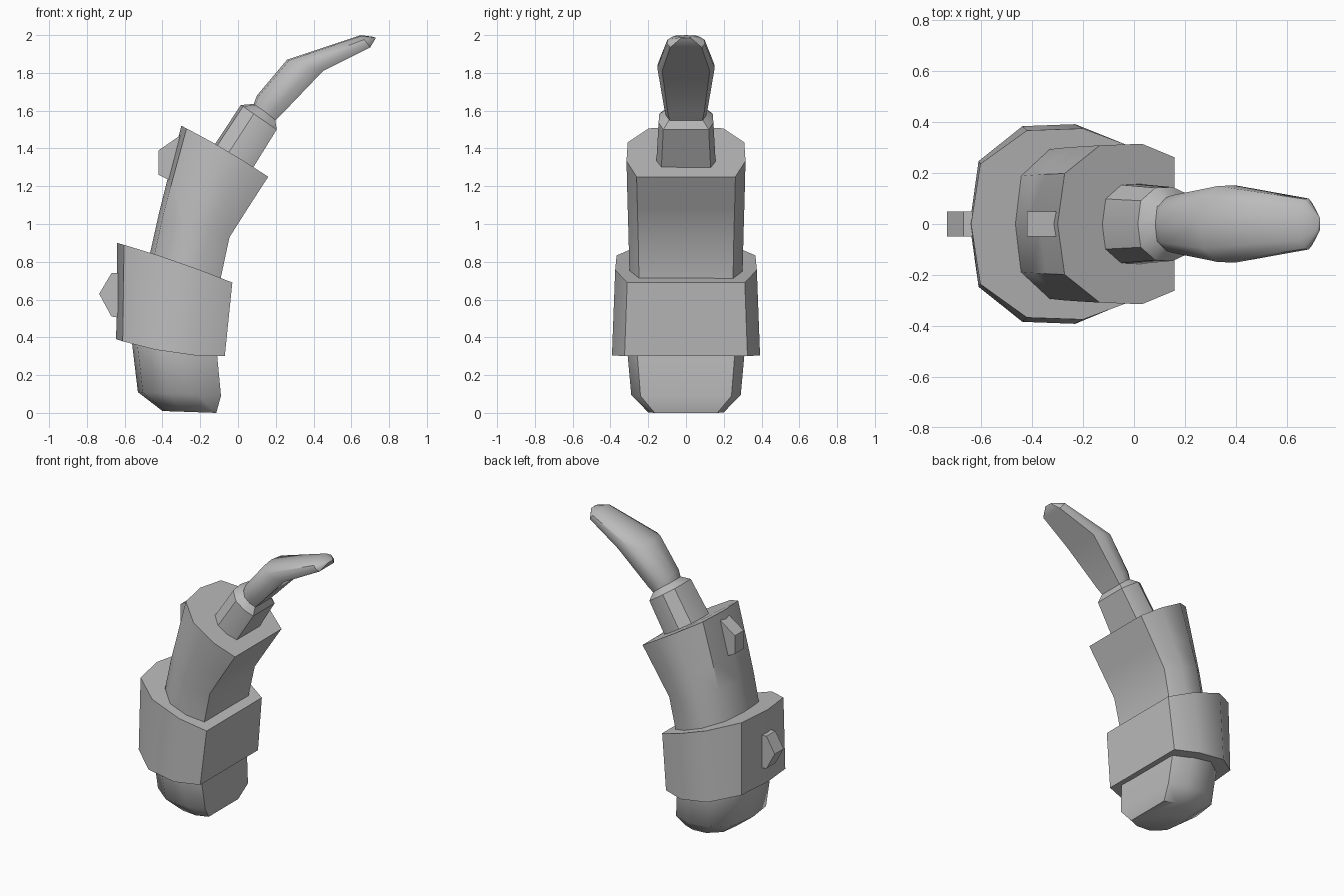
import bpy
import bmesh
import math
from mathutils import Vector

cube = bpy.data.objects.get("Cube")
if cube:
    bpy.data.objects.remove(cube)

grey = bpy.data.materials.new("plain grey")
grey.use_nodes = True
colour = (0.5, 0.5, 0.5, 1)
grey.diffuse_color = colour
grey.node_tree.nodes["Principled BSDF"].inputs["Base Color"].default_value = colour

# D-shaped outline: (depth from back to flat front, share of half width)
HALF = [(0.06, 0.63), (0.36, 0.98), (0.72, 1.0), (1.0, 0.83)]
OUTLINE = [(0, 0)] + HALF + [(t, -w) for t, w in reversed(HALF)]


def finish(name, bm, angle):
    bmesh.ops.recalc_face_normals(bm, faces=bm.faces)
    mesh = bpy.data.meshes.new(name)
    bm.to_mesh(mesh)
    bm.free()
    mesh.materials.append(grey)
    obj = bpy.data.objects.new(name, mesh)
    bpy.context.collection.objects.link(obj)
    bpy.ops.object.select_all(action='DESELECT')
    obj.select_set(True)
    bpy.context.view_layer.objects.active = obj
    bpy.ops.object.shade_smooth_by_angle(angle=math.radians(angle))
    return obj


def loft(name, rings, angle=42):
    """Each ring: back (x, z), front (x, z), half width, sag of the middle."""
    bm = bmesh.new()
    loops = []
    for back, front, width, sag in rings:
        b = Vector((back[0], 0, back[1]))
        f = Vector((front[0], 0, front[1]))
        loops.append([bm.verts.new(b.lerp(f, t) + Vector((0, w * width, -sag * 4 * t * (1 - t))))
                      for t, w in OUTLINE])
    n = len(OUTLINE)
    for low, high in zip(loops, loops[1:]):
        for i in range(n):
            j = (i + 1) % n
            bm.faces.new((low[i], low[j], high[j], high[i]))
    bm.faces.new(loops[0])
    bm.faces.new(loops[-1])
    return finish(name, bm, angle)


def fin(name, profile, half=0.05):
    bm = bmesh.new()
    sides = [[bm.verts.new((x, y, z)) for x, z in profile] for y in (-half, half)]
    for side in sides:
        bm.faces.new(side)
    for i in range(len(profile)):
        j = (i + 1) % len(profile)
        bm.faces.new((sides[0][i], sides[0][j], sides[1][j], sides[1][i]))
    return finish(name, bm, 20)


# Rounded base and bent finger body
loft("finger_base", [
    ((-0.40, 0.01), (-0.115, 0.0), 0.20, 0),
    ((-0.53, 0.11), (-0.09, 0.09), 0.29, 0),
    ((-0.56, 0.36), (-0.11, 0.30), 0.31, 0),
    ((-0.55, 0.60), (-0.11, 0.55), 0.30, 0)], 50)
loft("finger_middle", [
    ((-0.53, 0.55), (-0.13, 0.50), 0.30, 0),
    ((-0.46, 0.87), (-0.09, 0.72), 0.30, 0),
    ((-0.42, 1.05), (-0.045, 0.93), 0.305, 0),
    ((-0.37, 1.25), (0.05, 1.08), 0.31, 0),
    ((-0.30, 1.52), (0.16, 1.25), 0.315, -0.01)])

# Wide cuff around the base
loft("cuff", [
    ((-0.645, 0.39), (-0.07, 0.30), 0.392, 0.025),
    ((-0.64, 0.90), (-0.03, 0.69), 0.375, -0.01)])

# Neck with a chamfered top
loft("neck", [
    ((-0.17, 1.35), (0.05, 1.25), 0.16, 0),
    ((0.015, 1.63), (0.205, 1.50), 0.145, 0),
    ((0.10, 1.637), (0.195, 1.56), 0.10, 0)], 35)

# Curved claw
loft("claw", [
    ((0.07, 1.60), (0.18, 1.53), 0.10, 0),
    ((0.10, 1.68), (0.235, 1.585), 0.115, 0),
    ((0.26, 1.87), (0.45, 1.81), 0.152, 0),
    ((0.65, 2.0), (0.70, 1.935), 0.10, 0),
    ((0.72, 1.99), (0.73, 1.985), 0.03, 0)])

# Fins along the back
fin("cuff_fin", [(-0.60, 0.74), (-0.67, 0.74), (-0.735, 0.63), (-0.67, 0.51), (-0.60, 0.50)])
fin("middle_fin", [(-0.29, 1.48), (-0.42, 1.39), (-0.42, 1.26), (-0.36, 1.23)])
